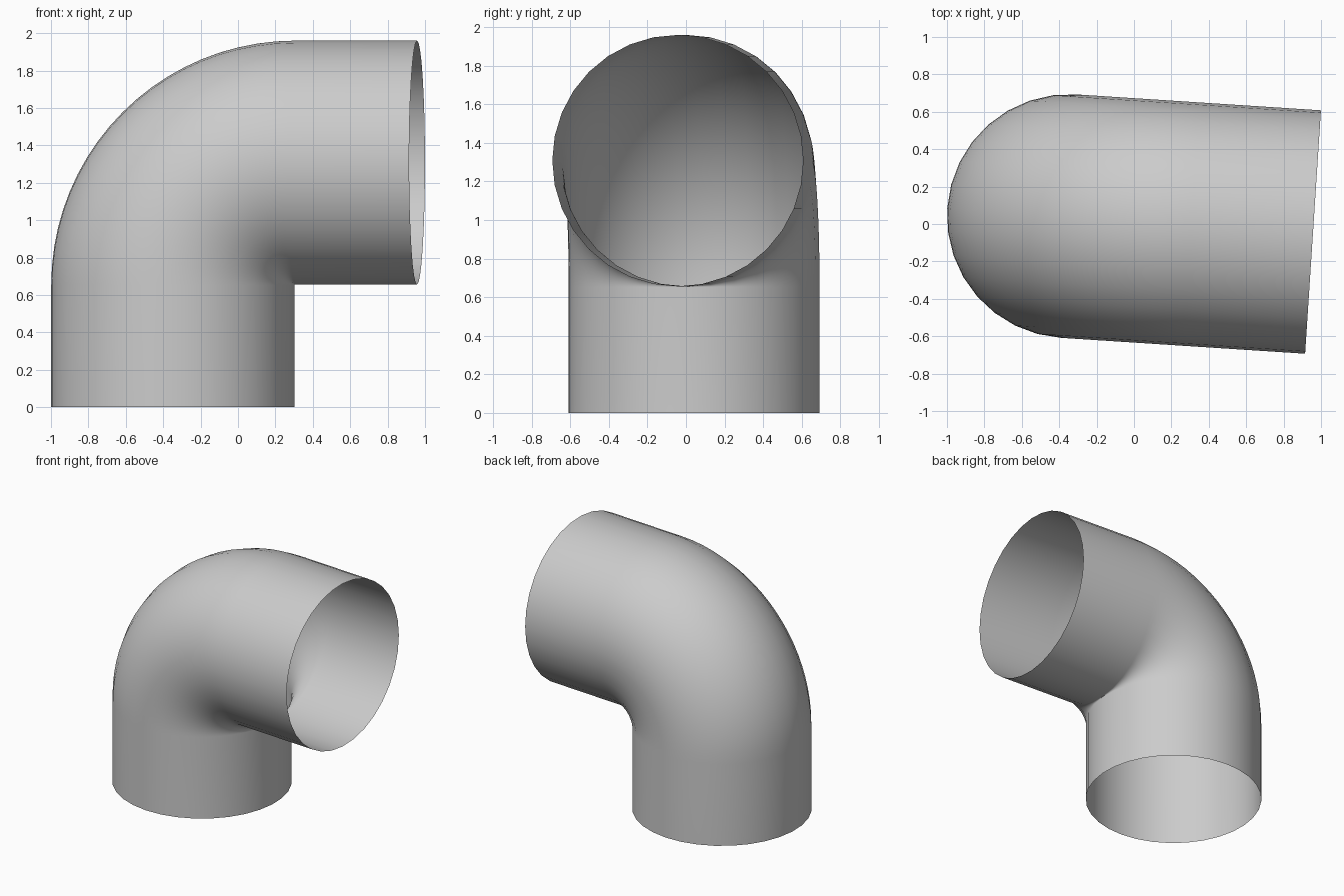
import bpy
import bmesh
import math
from mathutils import Vector

if "Cube" in bpy.data.objects:
    bpy.data.objects.remove(bpy.data.objects["Cube"], do_unlink=True)

RADIUS = 0.652      # pipe radius
BEND = 0.655        # bend radius along the pipe axis
STRAIGHT = 0.653    # length of each straight end
SIDES = 32

grey = bpy.data.materials.new("light_grey")
grey.use_nodes = True
colour = (0.6, 0.6, 0.6, 1)
grey.diffuse_color = colour
grey.node_tree.nodes["Principled BSDF"].inputs["Base Color"].default_value = colour


def extend(bm, edges, offset):
    """Extrude an open rim in a straight line and return the new rim."""
    geom = bmesh.ops.extrude_edge_only(bm, edges=edges)["geom"]
    verts = [g for g in geom if isinstance(g, bmesh.types.BMVert)]
    bmesh.ops.translate(bm, verts=verts, vec=offset)
    return [g for g in geom if isinstance(g, bmesh.types.BMEdge)]


bm = bmesh.new()

# Upright end, open at the floor
bmesh.ops.create_circle(bm, cap_ends=False, segments=SIDES, radius=RADIUS)
rim = extend(bm, bm.edges[:], Vector((0, 0, STRAIGHT)))

# Quarter bend, tight at the inner corner
spin = bmesh.ops.spin(bm, geom=rim, cent=(BEND, 0, STRAIGHT), axis=(0, 1, 0),
                      angle=math.pi / 2, steps=20, use_duplicate=False)
rim = [g for g in spin["geom_last"] if isinstance(g, bmesh.types.BMEdge)]

# Level end, open at the side
extend(bm, rim, Vector((STRAIGHT, 0, 0)))

bmesh.ops.recalc_face_normals(bm, faces=bm.faces[:])
mesh = bpy.data.meshes.new("pipe_elbow")
bm.to_mesh(mesh)
bm.free()
mesh.materials.append(grey)

# Place the elbow, turned slightly toward the front
pipe = bpy.data.objects.new("pipe_elbow", mesh)
bpy.context.collection.objects.link(pipe)
pipe.location = (-0.348, 0.042, 0)
pipe.rotation_euler.z = math.radians(-3.72)
bpy.context.view_layer.objects.active = pipe
pipe.select_set(True)
bpy.ops.object.shade_smooth_by_angle(angle=math.radians(40))
